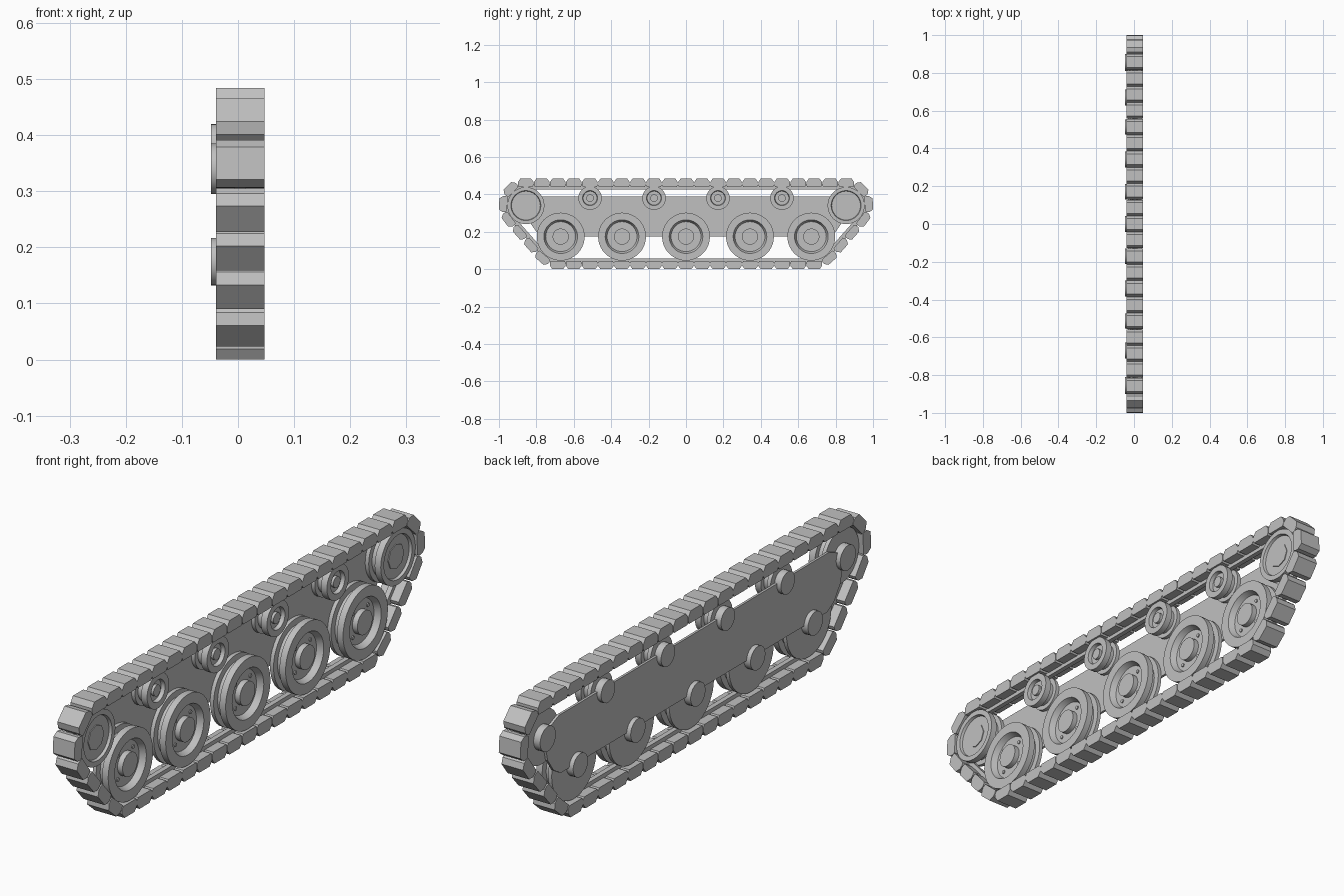
import bpy, bmesh, math
from mathutils import Vector, Matrix

if "Cube" in bpy.data.objects:
    bpy.data.objects.remove(bpy.data.objects["Cube"])

steel = bpy.data.materials.new("grey_steel")
steel.diffuse_color = (0.53, 0.53, 0.53, 1)
steel.use_nodes = True
steel.node_tree.nodes["Principled BSDF"].inputs["Base Color"].default_value = steel.diffuse_color

END, END_R = Vector((0.856, 0.34)), 0.10      # end wheel centre (y, z), radius
ROAD, ROAD_R = Vector((0.67, 0.174)), 0.13    # outermost road wheel
THICK, PITCH, MID = 0.044, 0.0857, 0.004      # shoe height, shoe spacing, track centre x


def finish(bm, name, smooth=False):
    bmesh.ops.recalc_face_normals(bm, faces=bm.faces[:])
    me = bpy.data.meshes.new(name)
    bm.to_mesh(me)
    bm.free()
    me.materials.append(steel)
    ob = bpy.data.objects.new(name, me)
    bpy.context.collection.objects.link(ob)
    if smooth:
        bpy.ops.object.select_all(action='DESELECT')
        ob.select_set(True)
        bpy.context.view_layer.objects.active = ob
        bpy.ops.object.shade_smooth_by_angle(angle=math.radians(35))
    return ob


def prism(bm, pts, x0, x1):
    """Extrude a (y, z) outline between two x positions."""
    a = [bm.verts.new((x0, y, z)) for y, z in pts]
    b = [bm.verts.new((x1, y, z)) for y, z in pts]
    bm.faces.new(a)
    bm.faces.new(b)
    for i in range(len(pts)):
        j = (i + 1) % len(pts)
        bm.faces.new((a[i], a[j], b[j], b[i]))


def disc(bm, y, z, r, x0, x1, n=24):
    prism(bm, [(y + r * math.cos(2 * math.pi * k / n), z + r * math.sin(2 * math.pi * k / n))
               for k in range(n)], x0, x1)


def lathe(bm, profile, y, z, n=40):
    """Turn an (r, x) profile about an axle parallel to x."""
    vs = [bm.verts.new((x, y, z + r)) for r, x in profile]
    es = [bm.edges.new(p) for p in zip(vs, vs[1:])]
    bmesh.ops.spin(bm, geom=vs + es, cent=(0, y, z), axis=(1, 0, 0),
                   angle=2 * math.pi, steps=n, use_merge=True)
    bmesh.ops.remove_doubles(bm, verts=bm.verts[:], dist=1e-5)


def side_path(off):
    """Track line from the top of the end wheel to the bottom of the road wheel."""
    d = ROAD - END
    tilt = math.acos((END_R - ROAD_R) / d.length)
    turn = math.atan2(d.y, d.x) + tilt
    pts = []
    for c, r, a0, a1 in ((END, END_R, math.pi / 2, turn), (ROAD, ROAD_R, turn, -math.pi / 2)):
        for k in range(17):
            a = a0 + (a1 - a0) * k / 16
            pts.append(c + (r + off) * Vector((math.cos(a), math.sin(a))))
    return pts


def walk(pts, dist):
    for p, q in zip(pts, pts[1:]):
        step = (q - p).length
        if dist <= step:
            t = (q - p) / step
            return p + t * dist, t
        dist -= step
    return pts[-1], (pts[-1] - pts[-2]).normalized()


# Track shoes: chamfered blocks, v measured outward from the pitch line
half = [(0.037, -0.022), (0.0425, -0.012), (0.0425, 0.003), (0.029, 0.022)]
shoe = half + [(-u, v) for u, v in reversed(half)]
places = [(Vector((k * PITCH, END.y + END_R + 0.022)), Vector((1, 0))) for k in range(-10, 11)]
places += [(Vector((k * PITCH, 0.022)), Vector((-1, 0))) for k in range(-8, 9)]
path = side_path(0.022)
length = sum((q - p).length for p, q in zip(path, path[1:])) - 0.016
for k in range(1, 7):
    p, t = walk(path, length * k / 7)
    places.append((p, t))
    places.append((Vector((-p.x, p.y)), Vector((t.x, -t.y))))
bm = bmesh.new()
for p, t in places:
    nrm = Vector((-t.y, t.x))
    prism(bm, [p + t * u + nrm * v for u, v in shoe], MID - 0.043, MID + 0.043)
finish(bm, "track_shoes")

# Guide rib running around the inside of the track
bm = bmesh.new()
loops = []
for off in (-0.014, 0.014):
    right = side_path(off)
    ring = right + [Vector((-p.x, p.y)) for p in reversed(right)]
    for x in (MID - 0.009, MID + 0.009):
        loops.append([bm.verts.new((x, p.x, p.y)) for p in ring])
order = [loops[0], loops[1], loops[3], loops[2]]
for a, b in zip(order, order[1:] + order[:1]):
    for i in range(len(a)):
        j = (i + 1) % len(a)
        bm.faces.new((a[i], a[j], b[j], b[i]))
finish(bm, "guide_rib")


def wheel_profile(r, groove, centre):
    """Twin-rim wheel with a groove for the rib; centre is the outer face profile."""
    return [(0, -0.022), (r, -0.022), (r, -0.008), (groove, -0.008),
            (groove, 0.016), (r, 0.016), (r, 0.040)] + centre


# Road wheels with dished faces, hub caps and bolts
for i, y in enumerate((-0.67, -0.342, 0, 0.342, 0.67)):
    bm = bmesh.new()
    lathe(bm, wheel_profile(ROAD_R - 0.002, 0.105, [
        (0.09, 0.040), (0.08, 0.018), (0.043, 0.018), (0.043, 0.038), (0, 0.038)]), y, ROAD.y)
    for k in range(4):
        a = math.pi / 4 + k * math.pi / 2
        disc(bm, y + 0.061 * math.cos(a), ROAD.y + 0.061 * math.sin(a), 0.007, 0.016, 0.022, 10)
    disc(bm, y, ROAD.y, 0.0425, -0.048, -0.02)
    finish(bm, f"road_wheel_{i + 1}", True)

# Return rollers under the top run
for i, y in enumerate((-0.513, -0.171, 0.171, 0.513)):
    bm = bmesh.new()
    lathe(bm, wheel_profile(0.063, 0.046, [
        (0.040, 0.040), (0.037, 0.026), (0.020, 0.026), (0.020, 0.036), (0, 0.036)]), y, 0.38, 32)
    disc(bm, y, 0.38, 0.04, -0.048, -0.02)
    finish(bm, f"return_roller_{i + 1}", True)

# End wheels
for side, label in ((-1, "front"), (1, "rear")):
    y = side * END.x
    bm = bmesh.new()
    lathe(bm, wheel_profile(END_R - 0.001, 0.08, [
        (0.08, 0.040), (0.077, 0.030), (0, 0.030)]), y, END.y)
    disc(bm, y, END.y, 0.045, 0.029, 0.033, 8)
    disc(bm, y, END.y, 0.045, -0.048, -0.02)
    finish(bm, f"{label}_end_wheel", True)

# Side plate carrying the axles
edge = [(0.77, 0.388), (0.86, 0.35), (0.835, 0.25), (0.80, 0.20), (0.76, 0.176)]
bm = bmesh.new()
prism(bm, edge + [(-y, z) for y, z in reversed(edge)], -0.032, -0.023)
finish(bm, "side_plate")
